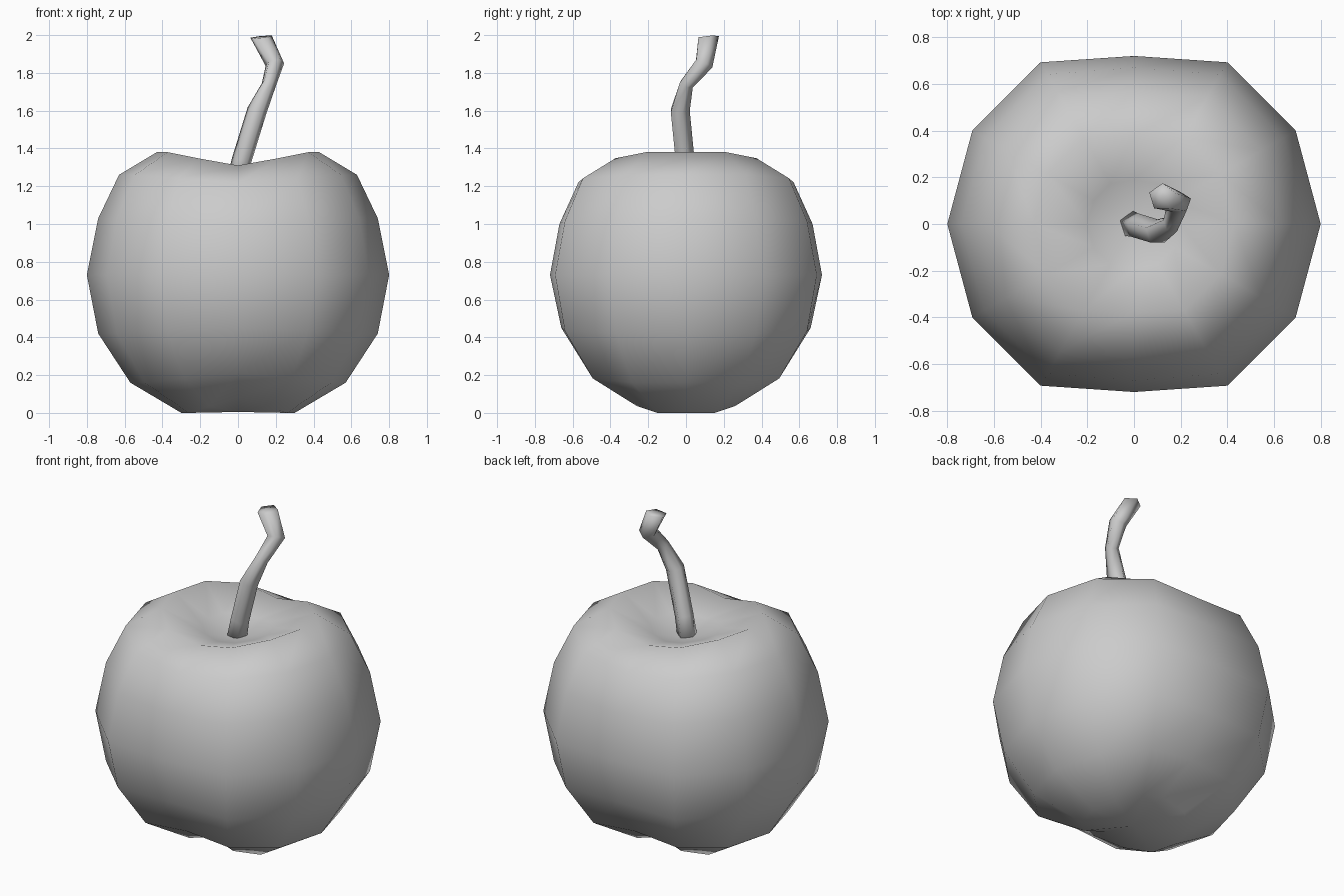
import bpy, bmesh, math
from mathutils import Vector

if "Cube" in bpy.data.objects:
    bpy.data.objects.remove(bpy.data.objects["Cube"])


def skin_rings(name, rings, start, end):
    """Bridge equal-sized rings of points and close both ends with fans."""
    bm = bmesh.new()
    loops = [[bm.verts.new(p) for p in ring] for ring in rings]
    n = len(loops[0])
    for a, b in zip(loops, loops[1:]):
        for i in range(n):
            j = (i + 1) % n
            bm.faces.new((a[i], a[j], b[j], b[i]))
    for loop, tip in ((loops[0], start), (loops[-1], end)):
        t = bm.verts.new(tip)
        for i in range(n):
            bm.faces.new((loop[i], loop[(i + 1) % n], t))
    bmesh.ops.recalc_face_normals(bm, faces=bm.faces[:])
    mesh = bpy.data.meshes.new(name)
    bm.to_mesh(mesh)
    bm.free()
    for p in mesh.polygons:
        p.use_smooth = True
    obj = bpy.data.objects.new(name, mesh)
    bpy.context.collection.objects.link(obj)
    return obj


# Fruit body: 12-sided rings, dented at front and back
# radius, z on the sides | radius, z at the front/back crease
profile = [
    (0.30, 0.00, 0.25, 0.08),
    (0.57, 0.16, 0.50, 0.21),
    (0.74, 0.42, 0.66, 0.45),
    (0.80, 0.73, 0.72, 0.73),
    (0.74, 1.03, 0.67, 1.00),
    (0.63, 1.26, 0.57, 1.22),
    (0.43, 1.38, 0.38, 1.31),
    (0.20, 1.28, 0.19, 1.26),
]
body_rings = []
for r, z, r_crease, z_crease in profile:
    ring = []
    for i in range(12):
        a = math.radians(30 * i)
        crease = i in (3, 9)
        zz = z_crease if crease else z
        if i in (2, 4, 8, 10):
            zz = z + (z_crease - z) * 0.45
        rr = r_crease if crease else r
        ring.append((rr * math.cos(a), rr * math.sin(a), zz))
    body_rings.append(ring)
skin_rings("fruit_body", body_rings, (0, 0, 0.005), (0, 0, 1.22))

# Stem: five-sided tube along a crooked path
path = [Vector(p) for p in (
    (-0.015, 0.0, 1.18), (0.02, -0.01, 1.34), (0.10, -0.035, 1.60),
    (0.162, 0.0, 1.74), (0.195, 0.092, 1.85), (0.122, 0.115, 1.99))]
radii = [0.06, 0.055, 0.055, 0.04, 0.052, 0.06]
stem_rings = []
for k, (c, r) in enumerate(zip(path, radii)):
    t = (path[min(k + 1, 5)] - path[max(k - 1, 0)]).normalized()
    if k == 5:
        t = Vector((-0.1, -0.1, 1)).normalized()
    u = (Vector((1, 0, 0)) - t * t.x).normalized()
    v = t.cross(u)
    stem_rings.append([c + r * (u * math.cos(a) + v * math.sin(a))
                       for a in (math.tau * i / 5 + 0.3 for i in range(5))])
skin_rings("stem", stem_rings, path[0], path[-1])
